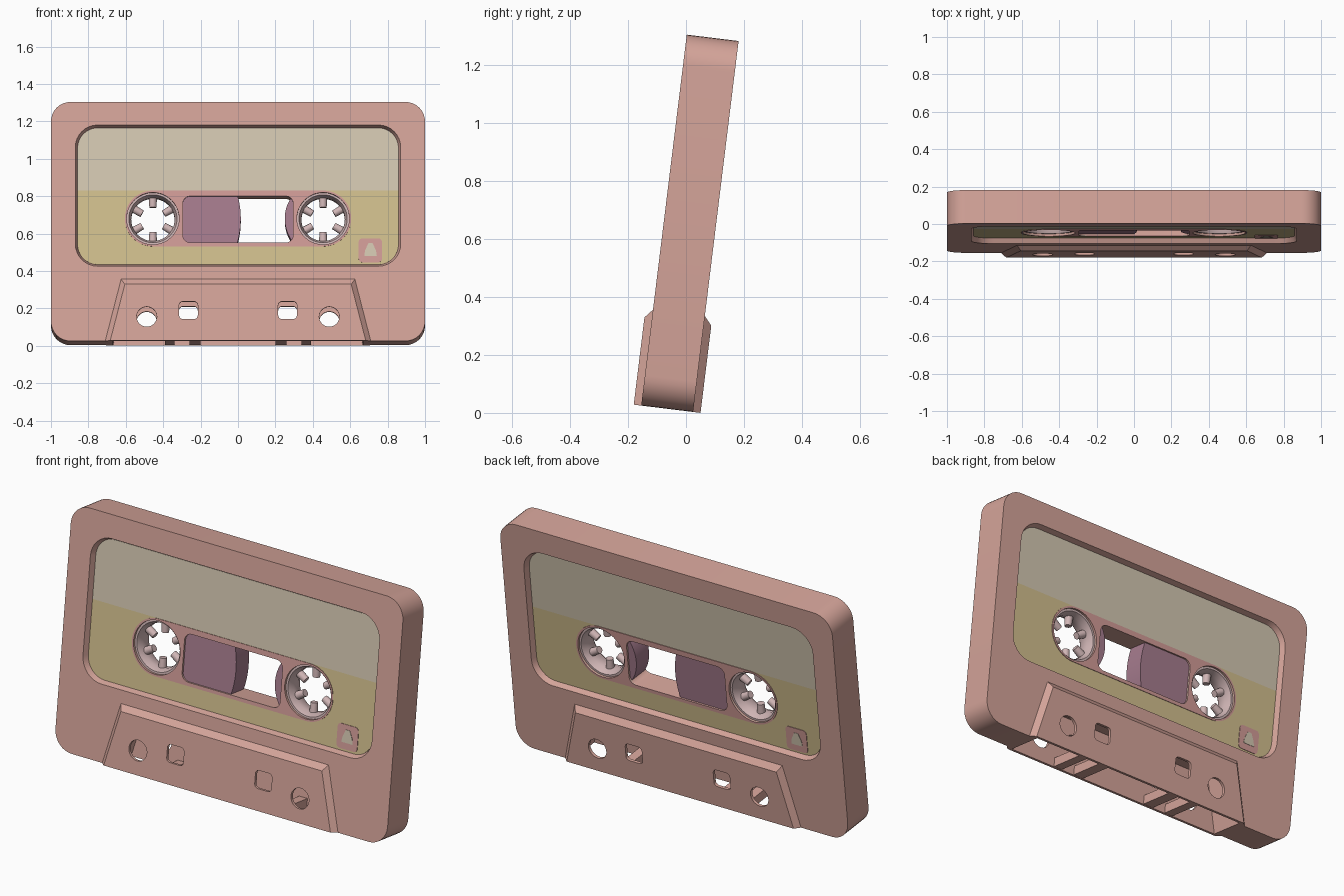
import bpy, bmesh, math
from mathutils import Matrix

if "Cube" in bpy.data.objects:
    bpy.data.objects.remove(bpy.data.objects["Cube"])

def material(name, rgb):
    m = bpy.data.materials.new(name)
    m.diffuse_color = (*rgb, 1)
    m.use_nodes = True
    m.node_tree.nodes["Principled BSDF"].inputs["Base Color"].default_value = m.diffuse_color
    return m

PINK = material("shell pink", (0.66, 0.37, 0.32))
BEIGE = material("label beige", (0.65, 0.57, 0.44))
YELLOW = material("label yellow", (0.64, 0.52, 0.27))
ROSE = material("label rose", (0.64, 0.33, 0.31))
HUB = material("hub pale pink", (0.64, 0.47, 0.47))
TAPE = material("tape purple", (0.38, 0.20, 0.27))

# ---- local frame: x across, y through the thickness, z up the shell; tilted at the end
H, T, BUMP, FLOOR = 1.288, 0.09, 0.116, 0.06
HUB_X, HUB_Z, SPLIT = 0.455, 0.6635, 0.8145

def rrect(x0, x1, z0, z1, r, n=8):
    pts = []
    for cx, cz, a in ((x1-r, z1-r, 0), (x0+r, z1-r, 90), (x0+r, z0+r, 180), (x1-r, z0+r, 270)):
        for i in range(n + 1):
            t = math.radians(a + 90 * i / n)
            pts.append((cx + r * math.cos(t), cz + r * math.sin(t)))
    return pts

def circle(cx, cz, r, n=48):
    return [(cx + r * math.cos(2*math.pi*i/n), cz + r * math.sin(2*math.pi*i/n)) for i in range(n)]

def trapezoid(b, t, z0, z1):
    return [(-b, z0), (b, z0), (t, z1), (-t, z1)]

def finish(name, bm, *mats):
    bmesh.ops.recalc_face_normals(bm, faces=bm.faces)
    me = bpy.data.meshes.new(name)
    bm.to_mesh(me)
    bm.free()
    for m in mats:
        me.materials.append(m)
    ob = bpy.data.objects.new(name, me)
    bpy.context.collection.objects.link(ob)
    return ob

def loft(name, sections, *mats, ring=False):
    """Join outlines at several depths; ring=True closes it back on itself."""
    bm = bmesh.new()
    loops = [[bm.verts.new((x, y, z)) for x, z in pts] for y, pts in sections]
    pairs = list(zip(loops, loops[1:]))
    if ring:
        pairs.append((loops[-1], loops[0]))
    else:
        bm.faces.new(loops[0])
        bm.faces.new(loops[-1])
    for a, b in pairs:
        for i in range(len(a)):
            j = (i + 1) % len(a)
            bm.faces.new((a[i], a[j], b[j], b[i]))
    return finish(name, bm, *mats)

def prism(name, pts, y0, y1, *mats):
    return loft(name, [(y0, pts), (y1, pts)], *mats)

def boolean(ob, tool, op='DIFFERENCE', remove=True):
    mod = ob.modifiers.new("cut", 'BOOLEAN')
    mod.operation, mod.solver, mod.object = op, 'EXACT', tool
    bpy.context.view_layer.objects.active = ob
    bpy.ops.object.modifier_apply(modifier=mod.name)
    if remove:
        bpy.data.objects.remove(tool)

# ---- shell with the raised trapezoid on both sides
shell = prism("shell", rrect(-1, 1, 0, H, 0.105), -T, T, PINK)
outer = trapezoid(0.71, 0.625, 0, 0.333)
inner = trapezoid(0.683, 0.605, 0, 0.303)
boolean(shell, loft("raised_block", [(-BUMP, inner), (-T, outer), (T, outer), (BUMP, inner)], PINK), 'UNION')

# label recesses with sloping walls
for s in (-1, 1):
    secs = []
    for y, g in ((FLOOR, 0.012), (T, 0.0), (T + 0.03, -0.012)):
        secs.append((s * y, rrect(-0.87 + g, 0.87 - g, 0.403 + g, 1.164 - g, 0.12 - g)))
    boolean(shell, loft("recess_cutter", secs))

# open chamber at the bottom
boolean(shell, prism("chamber_cutter", trapezoid(0.675, 0.595, -0.03, 0.29), -0.1, 0.1))

# window and hub holes, kept for cutting the labels too
hole_cutters = [prism("window_cutter", rrect(-0.295, 0.295, 0.533, 0.784, 0.04), -0.2, 0.2)]
for s in (-1, 1):
    hole_cutters.append(prism("hub_cutter", circle(s * HUB_X, HUB_Z, 0.14), -0.2, 0.2))
for c in hole_cutters:
    boolean(shell, c, remove=False)

# round and square holes through the raised block
for s in (-1, 1):
    boolean(shell, prism("round_cutter", circle(s * 0.488, 0.128, 0.054, 32), -0.2, 0.2))
    x = s * 0.265
    boolean(shell, prism("square_cutter", rrect(x - 0.05, x + 0.05, 0.115, 0.21, 0.02, 4), -0.2, 0.2))

# ribs across the bottom opening
for s in (-1, 1):
    for a, b in ((0.20, 0.26), (0.34, 0.39)):
        x0, x1 = sorted((s * a, s * b))
        prism("bottom_rib", [(x0, 0.001), (x1, 0.001), (x1, 0.05), (x0, 0.05)], -0.105, 0.105, PINK)

# ---- labels, the back being the front turned half way round
for side, s in (("front", -1), ("back", 1)):
    y = s * (FLOOR - 0.001)
    label = prism(side + "_label", rrect(-0.857, 0.857, 0.416, 1.151, 0.107),
                  y, y + s * 0.003, BEIGE, YELLOW)
    bm = bmesh.new()
    bm.from_mesh(label.data)
    bmesh.ops.bisect_plane(bm, geom=bm.verts[:] + bm.edges[:] + bm.faces[:],
                           plane_co=(0, 0, SPLIT), plane_no=(0, 0, 1))
    for f in bm.faces:
        f.material_index = 1 if f.calc_center_median().z < SPLIT else 0
    bm.to_mesh(label.data)
    bm.free()
    band = prism(side + "_hub_band", rrect(-0.605, 0.605, HUB_Z - 0.15, HUB_Z + 0.15, 0.149, 14),
                 y, y + s * 0.006, ROSE)
    for ob in (label, band):
        for c in hole_cutters:
            boolean(ob, c, remove=False)
    # small corner patch
    patch = rrect(0.645, 0.77, 0.427, 0.556, 0.02, 4)
    blob = [(0.675, 0.462), (0.742, 0.462), (0.738, 0.49), (0.72, 0.53), (0.697, 0.53), (0.679, 0.49)]
    for nm, pts, t, m in (("corner_patch", patch, 0.006, ROSE), ("patch_centre", blob, 0.008, BEIGE)):
        prism(side + "_" + nm, [(-s * px, pz) for px, pz in pts], y, y + s * t, m)
for c in hole_cutters:
    bpy.data.objects.remove(c)

# ---- tape rolls, trimmed to the part behind the window
for nm, x, r in (("full_tape_roll", -HUB_X, 0.47), ("small_tape_roll", HUB_X, 0.205)):
    roll = prism(nm, circle(x, HUB_Z, r, 128), -0.055, 0.055, TAPE)
    boolean(roll, prism("trim", [(-0.305, 0.52), (0.305, 0.52), (0.305, 0.797), (-0.305, 0.797)], -0.1, 0.1),
            'INTERSECT')

# ---- hubs: flared ring and six teeth
for s in (-1, 1):
    x = s * HUB_X
    loft("hub_ring", [(yy, circle(x, HUB_Z, r)) for yy, r in
                      ((-0.052, 0.142), (-0.052, 0.129), (-0.02, 0.116),
                       (0.02, 0.116), (0.052, 0.129), (0.052, 0.142))], HUB, ring=True)
    for k in range(6):
        bm = bmesh.new()
        bmesh.ops.create_cone(bm, cap_ends=True, segments=16, radius1=0.022, radius2=0.019, depth=0.055)
        place = (Matrix.Translation((x, 0, HUB_Z)) @ Matrix.Rotation(k * math.pi / 3, 4, 'Y')
                 @ Matrix.Translation((0, 0, 0.094)) @ Matrix.Rotation(math.pi, 4, 'X'))
        # wide end sits in the ring
        bm.transform(place)
        finish("hub_tooth", bm, HUB)

# ---- lean everything back and shade
lean = Matrix.Translation((0, -0.065, 0.0142)) @ Matrix.Rotation(math.radians(-7), 4, 'X')
for ob in bpy.data.objects:
    ob.data.transform(lean)
    ob.select_set(True)
bpy.context.view_layer.objects.active = shell
bpy.ops.object.shade_smooth_by_angle(angle=math.radians(30))
